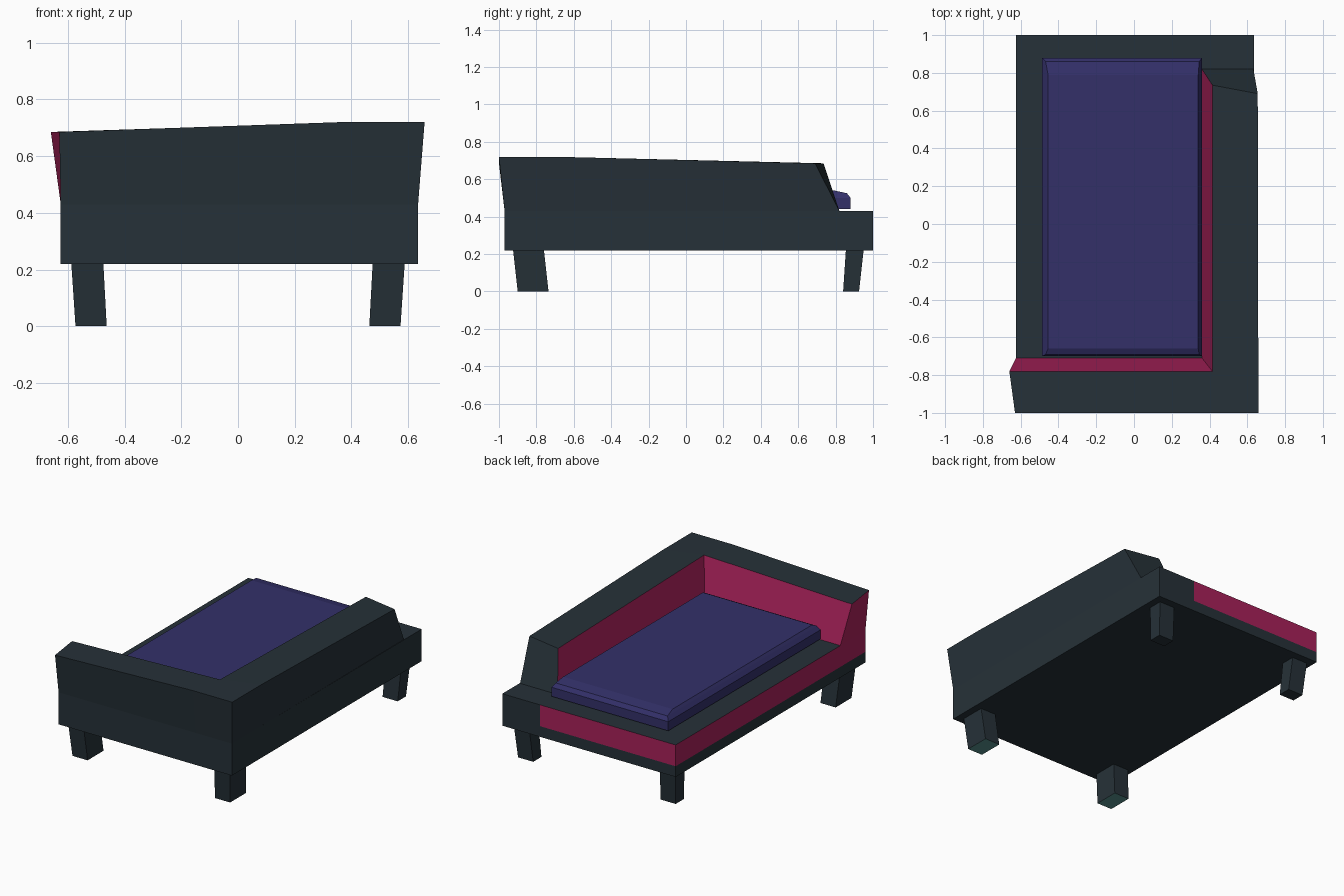
import bpy, bmesh
from mathutils import Vector

if "Cube" in bpy.data.objects:
    bpy.data.objects.remove(bpy.data.objects["Cube"])


def material(name, rgb):
    lin = [((c / 255 + 0.055) / 1.055) ** 2.4 for c in rgb]
    m = bpy.data.materials.new(name)
    m.diffuse_color = (*lin, 1)
    m.use_nodes = True
    m.node_tree.nodes["Principled BSDF"].inputs["Base Color"].default_value = m.diffuse_color
    return m


DARK = material("dark slate", (38, 49, 56))
PINK = material("deep pink", (168, 33, 90))
BLUE = material("indigo", (51, 48, 105))
TEAL = material("teal foot", (88, 146, 144))


def finish(name, bm, mats, rule=None):
    bmesh.ops.recalc_face_normals(bm, faces=bm.faces)
    for f in bm.faces:
        f.material_index = rule(f.calc_center_median(), f.normal) if rule else 0
    me = bpy.data.meshes.new(name)
    bm.to_mesh(me)
    bm.free()
    for m in mats:
        me.materials.append(m)
    ob = bpy.data.objects.new(name, me)
    bpy.context.collection.objects.link(ob)
    return ob


def loft(rings, top_faces=None):
    """Skin a stack of point rings, capped at both ends."""
    bm = bmesh.new()
    vs = [[bm.verts.new(p) for p in r] for r in rings]
    n = len(vs[0])
    for a, b in zip(vs, vs[1:]):
        for i in range(n):
            bm.faces.new((a[i], a[(i + 1) % n], b[(i + 1) % n], b[i]))
    for ring in (vs[0], vs[-1]):
        for ids in top_faces or [range(n)]:
            bm.faces.new([ring[i] for i in ids])
    return bm


def rect(x0, x1, y0, y1, z):
    return [(x0, y0, z), (x1, y0, z), (x1, y1, z), (x0, y1, z)]


# base frame: pink upper band on the left side and most of the back
bm = loft([rect(-.625, .635, -.97, 1, .22), rect(-.625, .635, -.97, 1, .43)])
for co, no in (((0, 0, .29), (0, 0, 1)), ((.36, 0, 0), (1, 0, 0))):
    bmesh.ops.bisect_plane(bm, geom=bm.verts[:] + bm.edges[:] + bm.faces[:],
                           plane_co=Vector(co), plane_no=Vector(no))
finish("base_frame", bm, [DARK, PINK],
       lambda c, n: int(c.z > .29 and (n.x < -.5 or (n.y > .5 and c.x < .36))))

# L-shaped bolster: front wall and right wall, flaring out, pink inside and at left end
low = [(-.625, -.97), (.37, -.97), (.635, -.97), (.635, -.7),
       (.632, .82), (.36, .82), (.36, -.71), (-.625, -.71)]
high = [(-.63, -1, .685), (.37, -1, .72), (.658, -1, .72), (.658, -.7, .72),
        (.655, .69, .685), (.415, .735, .685), (.415, -.78, .72), (-.66, -.78, .685)]
bm = loft([[(x, y, .43) for x, y in low], high],
          [(0, 1, 6, 7), (1, 2, 3, 6), (3, 4, 5, 6)])
finish("bolster", bm, [DARK, PINK],
       lambda c, n: int(abs(n.z) < .8 and (n.x < -.5 or (n.y > .5 and c.y < 0))))

# seat cushion with softened top edge
bm = loft([rect(-.487, .36, -.70, .88, .44), rect(-.487, .36, -.70, .88, .50),
           rect(-.468, .345, -.69, .86, .525), rect(-.455, .34, -.66, .79, .54)])
finish("cushion", bm, [BLUE])

# splayed legs
for side, s in (("left", -1), ("right", 1)):
    for end, yt, yb in (("front", (-.925, -.76), (-.90, -.735)),
                        ("back", (.855, .95), (.84, .925))):
        bm = loft([rect(s * .463, s * .573, *yb, 0), rect(s * .475, s * .588, *yt, .225)])
        front = end == "front"
        finish(f"{end}_{side}_leg", bm, [DARK, TEAL],
               lambda c, n: int(front and n.z < -.9))
